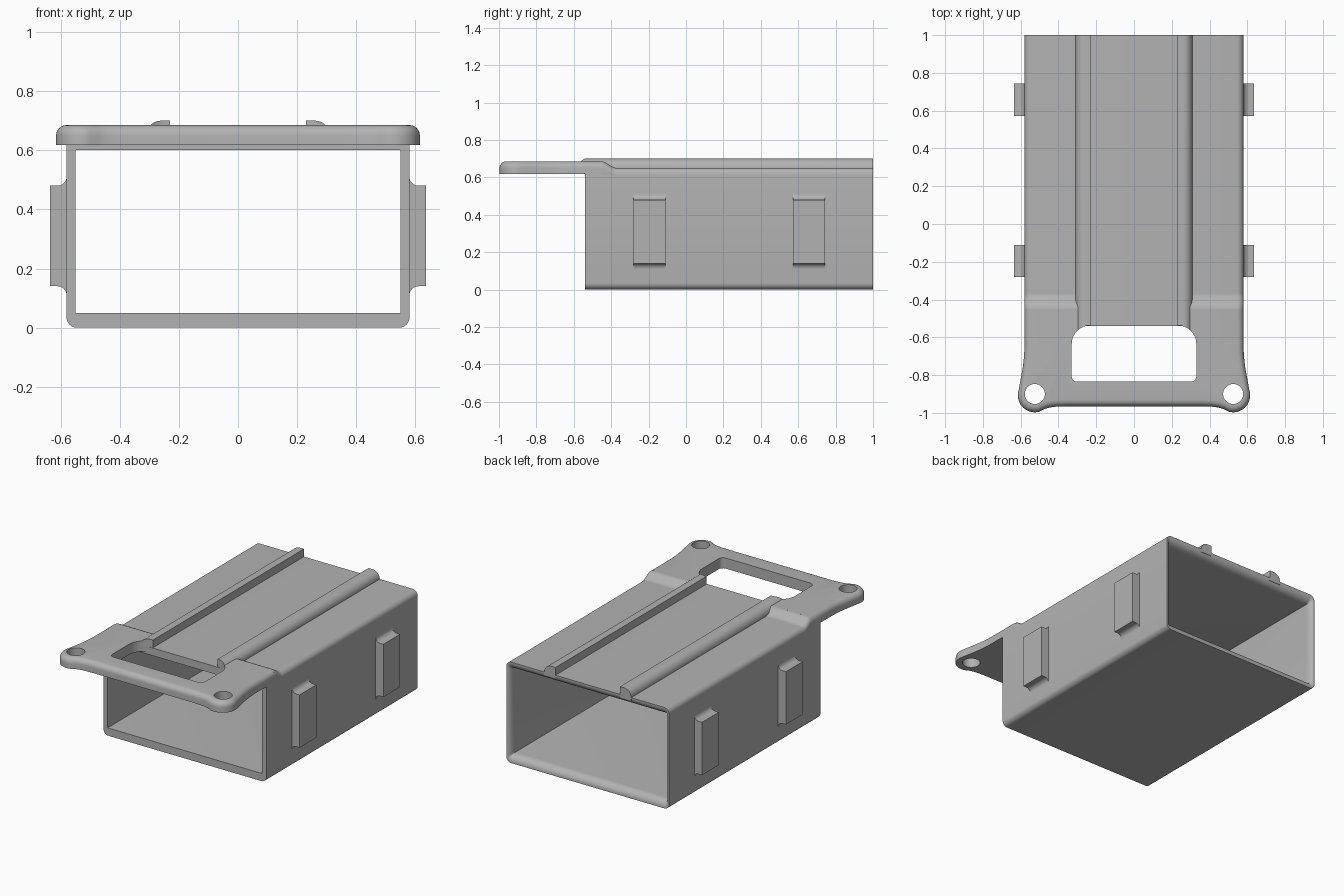
import bpy, bmesh
from math import sin, cos, pi, radians

if "Cube" in bpy.data.objects:
    bpy.data.objects.remove(bpy.data.objects["Cube"], do_unlink=True)

grey = bpy.data.materials.new("plain grey")
grey.use_nodes = True
GREY = (0.45, 0.45, 0.45, 1)
grey.diffuse_color = GREY
grey.node_tree.nodes["Principled BSDF"].inputs["Base Color"].default_value = GREY

TOP, RAISED, FRONT, BACK, HALF, FILLET = 0.65, 0.685, -0.54, 1.0, 0.58, 0.035


def arc(cx, cy, r, a0, a1, n=8):
    return [(cx + r * cos(radians(a0 + (a1 - a0) * i / n)),
             cy + r * sin(radians(a0 + (a1 - a0) * i / n))) for i in range(n + 1)]


def rounded(x, lo, hi, r_lo, r_hi):
    """Symmetric rounded rectangle with separate radii at its low and high ends."""
    return (arc(x - r_lo, lo + r_lo, r_lo, -90, 0) + arc(x - r_hi, hi - r_hi, r_hi, 0, 90)
            + arc(r_hi - x, hi - r_hi, r_hi, 90, 180) + arc(r_lo - x, lo + r_lo, r_lo, 180, 270))


def make(name, bm):
    bmesh.ops.recalc_face_normals(bm, faces=bm.faces)
    mesh = bpy.data.meshes.new(name)
    bm.to_mesh(mesh)
    bm.free()
    mesh.materials.append(grey)
    ob = bpy.data.objects.new(name, mesh)
    bpy.context.collection.objects.link(ob)
    return ob


def loft(name, rings, closed=False):
    """Skin rings of 3D points; cap the ends or join last to first."""
    bm = bmesh.new()
    rows = [[bm.verts.new(p) for p in ring] for ring in rings]
    pairs = list(zip(rows, rows[1:])) + ([(rows[-1], rows[0])] if closed else [])
    for a, b in pairs:
        for i in range(len(a)):
            j = (i + 1) % len(a)
            bm.faces.new((a[i], a[j], b[j], b[i]))
    if not closed:
        bm.faces.new(rows[0])
        bm.faces.new(rows[-1])
    return make(name, bm)


def along_y(pts, y):
    return [(x, y, z) for x, z in pts]


def prism_z(name, pts, lo, hi):
    return loft(name, [[(x, y, z) for x, y in pts] for z in (lo, hi)])


def finish(ob, cutters=()):
    bpy.ops.object.select_all(action='DESELECT')
    bpy.context.view_layer.objects.active = ob
    ob.select_set(True)
    for c in cutters:
        mod = ob.modifiers.new("cut", 'BOOLEAN')
        mod.operation, mod.solver, mod.object = 'DIFFERENCE', 'EXACT', c
        bpy.ops.object.modifier_apply(modifier=mod.name)
    bpy.ops.object.shade_smooth_by_angle(angle=radians(30))


# Sleeve: a rectangular tube whose inner edge flares out at the back
outer = rounded(HALF, 0, TOP, FILLET, FILLET)
rings = [along_y(outer, FRONT), along_y(outer, BACK)]
for i in range(8, -1, -1):
    t = i / 8 * pi / 2
    f = 1 - cos(t)
    r = 0.002 + 0.028 * f
    rings.append(along_y(rounded(0.55 + 0.025 * f, 0.05 - 0.044 * f, 0.60 + 0.044 * f, r, r),
                         BACK - 0.05 + 0.05 * sin(t)))
rings.append(along_y(rounded(0.55, 0.05, 0.60, 0.002, 0.002), FRONT))
finish(loft("sleeve", rings, closed=True))

# Cutters: hand slot, channel between the rails, two round holes
slot = prism_z("slot_cutter", rounded(0.33, -0.835, FRONT + 0.004, 0.03, 0.1), 0.5, 0.8)
channel = prism_z("channel_cutter", [(-0.26, -0.6), (0.26, -0.6), (0.26, 0), (-0.26, 0)], TOP, 0.8)
holes = [prism_z("hole_cutter", arc(s * 0.525, -0.9, 0.053, 0, 354, 59), 0.5, 0.8) for s in (-1, 1)]

# Front flange with flared corner lobes and a rounded top rim
half = [(HALF, -0.45), (HALF, -0.66), (0.583, -0.71), (0.589, -0.76), (0.598, -0.81), (0.607, -0.86)]
half += arc(0.525, -0.907, 0.09, 10, -105, 14)
half += [(0.475, -0.98), (0.445, -0.971), (0.41, -0.967), (0.36, -0.965)]
flange = prism_z("flange", half + [(-x, y) for x, y in reversed(half)], 0.617, RAISED)
bm = bmesh.new()
bm.from_mesh(flange.data)
rim = [e for e in bm.edges if all(v.co.z > 0.68 for v in e.verts)
       and not all(v.co.y > -0.46 for v in e.verts)]
bmesh.ops.bevel(bm, geom=rim, offset=FILLET, segments=6, profile=0.5, affect='EDGES')
bm.to_mesh(flange.data)
bm.free()
finish(flange, [slot, channel] + holes)

# Ramp easing the raised flange down to the sleeve top
rings = []
for i in range(13):
    u = i / 12
    z = TOP + (RAISED - TOP) * (0.5 + 0.5 * cos(pi * u))
    rings.append(along_y(rounded(HALF, 0.61, z, 0.002, FILLET), -0.451 + 0.08 * u))
finish(loft("flange_ramp", rings), [channel])

for side, s in (("left", 1), ("right", -1)):
    # Rails: upright inner wall, rounded outer shoulder
    profile = [(0.23, 0.63), (0.31, 0.63)] + arc(0.26, TOP, 0.05, 0, 90, 10) + [(0.23, 0.70)]
    rail = loft(side + "_rail", [along_y([(s * x, z) for x, z in profile], y) for y in (-0.6, BACK)])
    finish(rail, [slot])

    # Side lugs with concave fillets into the wall
    lug = [(0.57, 0.11)] + arc(0.61, 0.11, 0.03, 180, 90) + [(0.635, 0.14), (0.635, 0.48)]
    lug += arc(0.61, 0.51, 0.03, 270, 180) + [(0.57, 0.51)]
    for place, y in (("front", -0.28), ("back", 0.573)):
        finish(loft(f"{side}_{place}_lug",
                    [along_y([(s * x, z) for x, z in lug], y + d) for d in (0, 0.17)]))

for c in [slot, channel] + holes:
    bpy.data.objects.remove(c, do_unlink=True)
